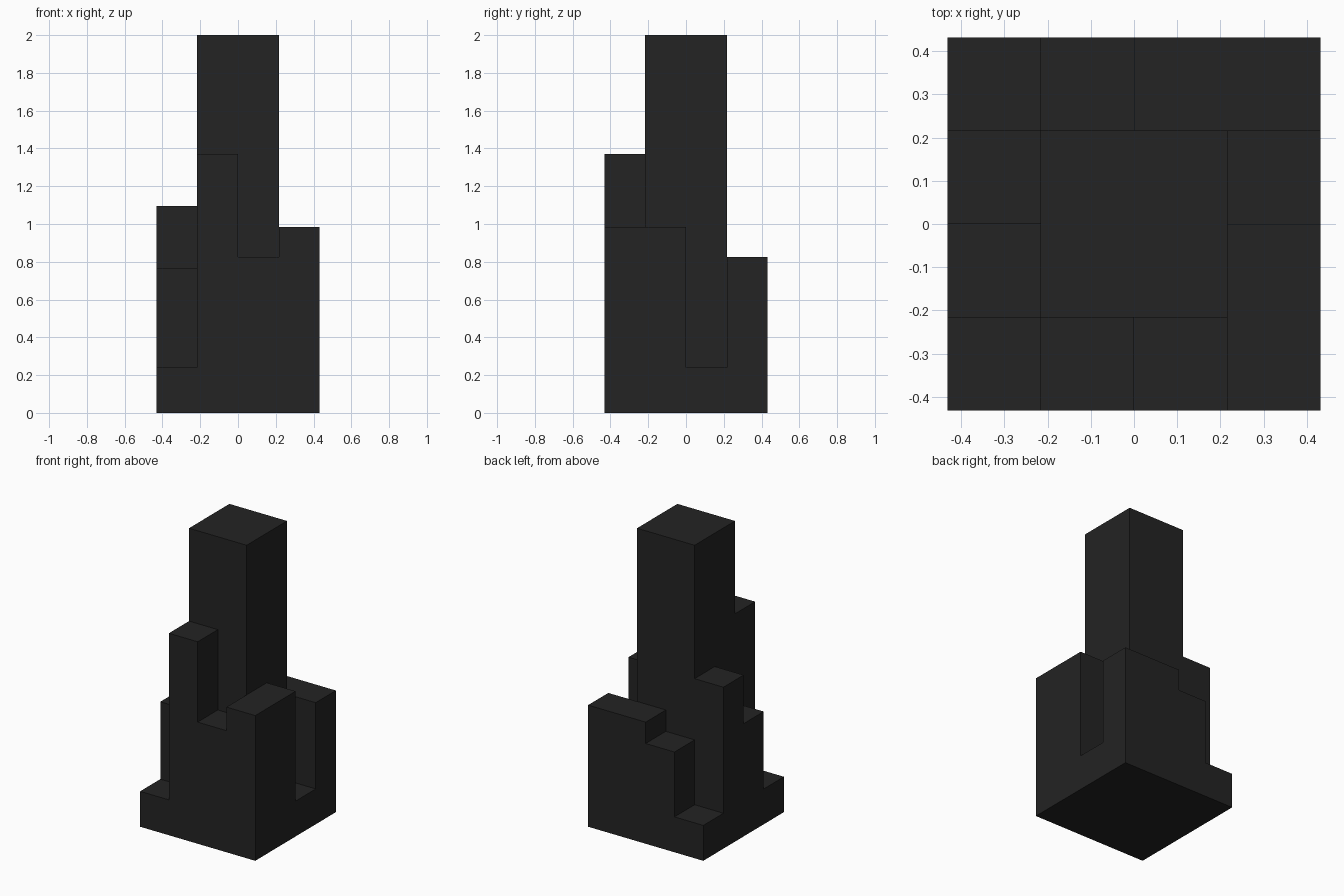
import bpy
import bmesh

cube = bpy.data.objects.get("Cube")
if cube:
    bpy.data.objects.remove(cube, do_unlink=True)

# One dark colour for the whole building
charcoal = bpy.data.materials.new("charcoal")
charcoal.use_nodes = True
colour = (0.017, 0.017, 0.017, 1)
charcoal.diffuse_color = colour
charcoal.node_tree.nodes["Principled BSDF"].inputs["Base Color"].default_value = colour

CELL = 0.216   # the plan is a grid of square cells
BASE = 0.24    # top of the plinth


def block(name, x0, x1, y0, y1, bottom, top):
    """Box spanning whole grid cells in plan, from bottom to top."""
    bm = bmesh.new()
    bmesh.ops.create_cube(bm, size=1)
    for v in bm.verts:
        v.co.x = (x1 if v.co.x > 0 else x0) * CELL
        v.co.y = (y1 if v.co.y > 0 else y0) * CELL
        v.co.z = top if v.co.z > 0 else bottom
    mesh = bpy.data.meshes.new(name)
    bm.to_mesh(mesh)
    bm.free()
    mesh.materials.append(charcoal)
    bpy.context.collection.objects.link(bpy.data.objects.new(name, mesh))


# Plinth, whose top shows at the low corners and the side notch
block("plinth", -2, 2, -2, 2, 0, BASE)

# Central tower and the stepped blocks around it
block("central_tower", -1, 1, -1, 1, BASE, 2)
block("front_tall_block", -1, 0, -2, -1, BASE, 1.37)
block("front_low_block", 0, 1, -2, -1, BASE, 0.825)
block("front_left_block", 1, 2, -2, 0, BASE, 0.985)
block("back_left_block", 0, 2, 1, 2, BASE, 0.825)
block("back_low_block", -1, 0, 1, 2, BASE, 0.68)
block("right_tall_block", -2, -1, 0, 1, BASE, 1.095)
block("right_low_block", -2, -1, -1, 0, BASE, 0.765)
